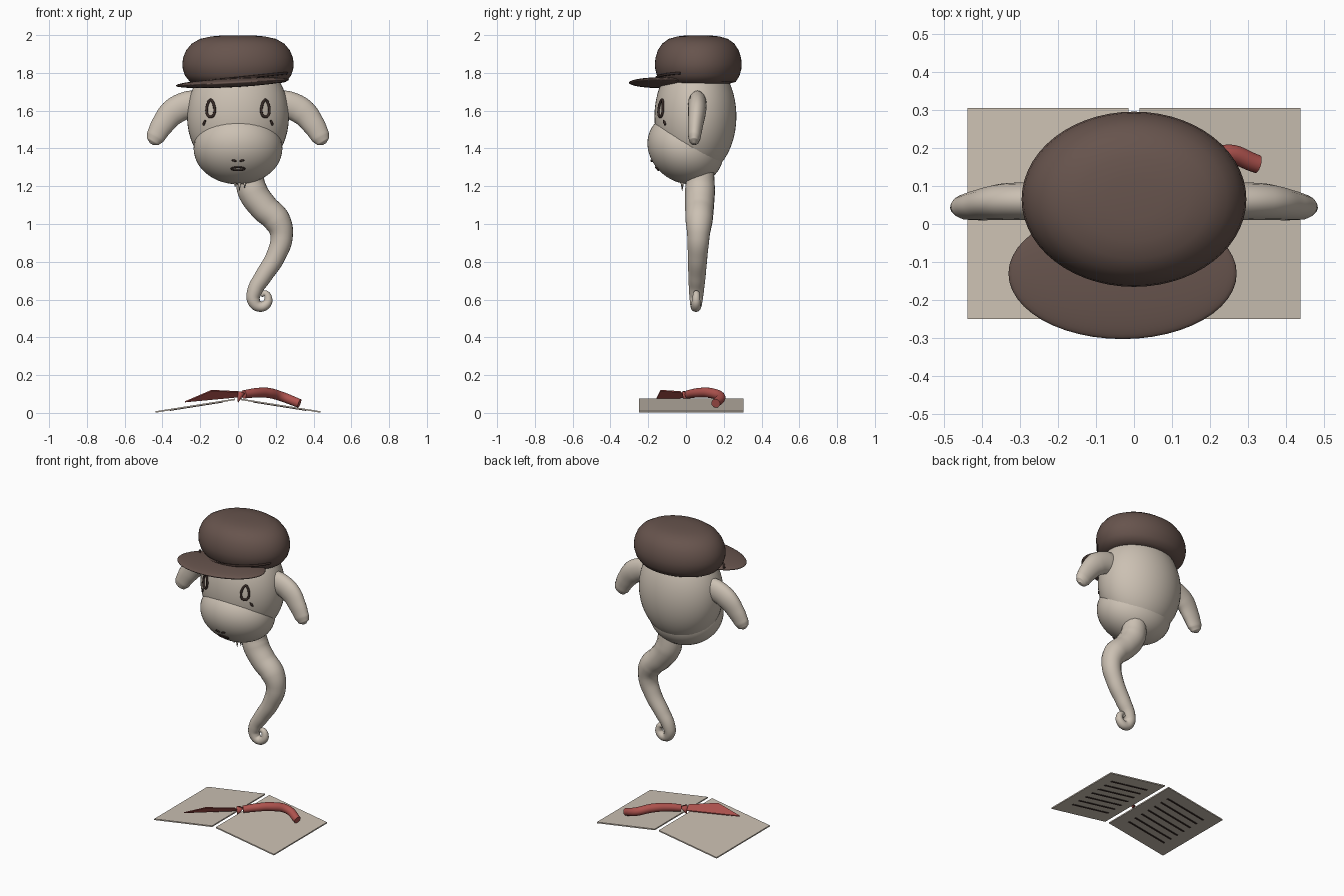
import bpy, bmesh, math
from mathutils import Matrix, Vector
from mathutils.bvhtree import BVHTree

if "Cube" in bpy.data.objects:
    bpy.data.objects.remove(bpy.data.objects["Cube"])


def mat(name, col):
    m = bpy.data.materials.new(name)
    m.diffuse_color = (*col, 1)
    m.use_nodes = True
    m.node_tree.nodes["Principled BSDF"].inputs["Base Color"].default_value = m.diffuse_color
    return m


CREAM = mat("cream", (0.60, 0.53, 0.45))
BROWN = mat("brown", (0.135, 0.088, 0.074))
RED = mat("red", (0.42, 0.085, 0.075))
DARK = mat("dark_brown", (0.04, 0.024, 0.02))


def add(name, me, m, smooth=True):
    ob = bpy.data.objects.new(name, me)
    bpy.context.scene.collection.objects.link(ob)
    me.materials.clear()
    me.materials.append(m)
    for p in me.polygons:
        p.use_smooth = smooth
        p.material_index = 0
    return ob


def from_bm(name, bm, m, smooth=True):
    bmesh.ops.recalc_face_normals(bm, faces=bm.faces)
    me = bpy.data.meshes.new(name)
    bm.to_mesh(me)
    bm.free()
    return add(name, me, m, smooth)


def ellipsoid(name, c, r, m, rot=(0, 0, 0), seg=48):
    bm = bmesh.new()
    bmesh.ops.create_uvsphere(bm, u_segments=seg, v_segments=seg // 2, radius=1)
    R = Matrix.Rotation(rot[2], 4, 'Z') @ Matrix.Rotation(rot[1], 4, 'Y') @ Matrix.Rotation(rot[0], 4, 'X')
    bm.transform(Matrix.Translation(c) @ R @ Matrix.Diagonal((*r, 1)))
    return from_bm(name, bm, m)


def tube(name, pts, radii, m, closed=False, res=8, bev=6):
    cu = bpy.data.curves.new(name, 'CURVE')
    cu.dimensions = '3D'
    cu.bevel_depth = 1
    cu.bevel_resolution = bev
    cu.resolution_u = res
    cu.use_fill_caps = True
    sp = cu.splines.new('BEZIER')
    sp.bezier_points.add(len(pts) - 1)
    sp.use_cyclic_u = closed
    for bp, p, r in zip(sp.bezier_points, pts, radii):
        bp.co = p
        bp.radius = r
        bp.handle_left_type = bp.handle_right_type = 'AUTO'
    tmp = bpy.data.objects.new(name + "_path", cu)
    bpy.context.scene.collection.objects.link(tmp)
    bpy.context.view_layer.update()
    dg = bpy.context.evaluated_depsgraph_get()
    me = bpy.data.meshes.new_from_object(tmp.evaluated_get(dg))
    bpy.data.objects.remove(tmp)
    return add(name, me, m)


def cone(name, tip, base, r, m):
    d = Vector(tip) - Vector(base)
    bm = bmesh.new()
    bmesh.ops.create_cone(bm, cap_ends=True, segments=10, radius1=r, radius2=0.001, depth=d.length)
    mid = (Vector(tip) + Vector(base)) / 2
    bm.transform(Matrix.Translation(mid) @ d.to_track_quat('Z', 'Y').to_matrix().to_4x4())
    return from_bm(name, bm, m)


def slab(name, corners, thick, m):
    """Thin solid hanging below a four-cornered top face."""
    bm = bmesh.new()
    top = [bm.verts.new(c) for c in corners]
    low = [bm.verts.new((c[0], c[1], c[2] - thick)) for c in corners]
    bm.faces.new(top)
    bm.faces.new(low[::-1])
    for i in range(4):
        j = (i + 1) % 4
        bm.faces.new((top[i], low[i], low[j], top[j]))
    return from_bm(name, bm, m, False)


# Head and tilted muzzle
head = ellipsoid("head", (0, 0.05, 1.57), (0.27, 0.217, 0.32), CREAM)
muzzle = ellipsoid("muzzle", (0, -0.003, 1.40), (0.235, 0.21, 0.18), CREAM, (math.radians(-34), 0, 0))


def snapper(ob):
    tree = BVHTree.FromPolygons([v.co for v in ob.data.vertices], [p.vertices[:] for p in ob.data.polygons])

    def snap(x, z):
        hit = tree.ray_cast(Vector((x, -2, z)), Vector((0, 1, 0)))[0]
        return (x, (hit.y if hit else 0) - 0.004, z)
    return snap


on_head, on_muzzle = snapper(head), snapper(muzzle)

# Eyes and tear marks
for s, side in ((-1, "left"), (1, "right")):
    ring = []
    for i in range(14):
        t = i * math.tau / 14
        ring.append(on_head(s * 0.145 + 0.021 * math.sin(t) * (1 - 0.25 * math.cos(t)), 1.612 + 0.045 * math.cos(t)))
    tube(side + "_eye", ring, [0.007] * 14, DARK, True, 4, 2)
    tear = [on_head(s * x, z) for x, z in ((0.172, 1.55), (0.178, 1.538), (0.184, 1.525))]
    tube(side + "_tear", tear, [0.003, 0.007, 0.006], DARK, False, 4, 2)
    # Nostril dash
    dash = [on_muzzle(s * x, z) for x, z in ((0.008, 1.331), (0.02, 1.336), (0.033, 1.337))]
    tube(side + "_nostril", dash, [0.004, 0.006, 0.004], DARK, False, 4, 2)

# Mouth
mouth = [on_muzzle(0.036 * math.cos(i * math.tau / 12), 1.292 + 0.008 * math.sin(i * math.tau / 12)) for i in range(12)]
tube("mouth", mouth, [0.0045] * 12, DARK, True, 3, 2)

# Chin drips
for i, (x, z) in enumerate(((0.008, 1.175), (0.035, 1.19), (-0.015, 1.195))):
    cone("chin_drip_%d" % i, (x, -0.02, z), (x, -0.02, 1.235), 0.012, CREAM)

# Arms, flattened front to back
for s, side in ((-1, "left"), (1, "right")):
    pts = [(0.17, 0.065, 1.645), (0.26, 0.065, 1.632), (0.34, 0.062, 1.595), (0.40, 0.05, 1.525),
           (0.437, 0.042, 1.462), (0.451, 0.04, 1.437), (0.459, 0.04, 1.424)]
    arm = tube(side + "_arm", [(s * x, y, z) for x, y, z in pts],
               [0.06, 0.073, 0.071, 0.06, 0.05, 0.037, 0.010], CREAM)
    for v in arm.data.vertices:
        v.co.y = 0.05 + (v.co.y - 0.05) * 0.68

# Curled tail
tail = [(0.06, 1.29, 0.07), (0.075, 1.18, 0.08), (0.135, 1.09, 0.077), (0.205, 1.02, 0.073), (0.231, 0.94, 0.060),
        (0.20, 0.83, 0.052), (0.132, 0.72, 0.046), (0.088, 0.645, 0.040), (0.083, 0.593, 0.034), (0.113, 0.563, 0.028),
        (0.150, 0.575, 0.025), (0.160, 0.607, 0.021), (0.143, 0.632, 0.017), (0.122, 0.622, 0.010)]
tube("tail", [(x, 0.052 + 0.025 * (z - 0.55) / 0.7, z) for x, z, r in tail], [r for x, z, r in tail], CREAM)

# Cap crown: oval lathe with a soft lower roll
bm = bmesh.new()
N = 56
profile = [(0.70, 1.742), (0.86, 1.752), (0.95, 1.785), (0.99, 1.82), (1.0, 1.845), (0.985, 1.88),
           (0.93, 1.92), (0.83, 1.955), (0.68, 1.98), (0.48, 1.993), (0.25, 1.999)]
rings = []
for r, z in profile:
    rings.append([bm.verts.new((0.295 * r * math.cos(a), 0.065 + 0.23 * r * math.sin(a), z))
                  for a in (i * math.tau / N for i in range(N))])
for lo, hi in zip(rings, rings[1:]):
    for i in range(N):
        j = (i + 1) % N
        bm.faces.new((lo[i], lo[j], hi[j], hi[i]))
bm.faces.new(rings[0][::-1])
bm.faces.new(rings[-1])
from_bm("cap_crown", bm, BROWN)

# Cap brim and the cord above it
ellipsoid("cap_brim", (-0.03, -0.13, 1.748), (0.30, 0.172, 0.024), BROWN, (0, math.radians(-3), 0))
cord = []
for i in range(15):
    a = math.radians(205 + 130 * i / 14)
    cord.append((0.285 * math.cos(a), 0.065 + 0.222 * math.sin(a), 1.772 + 0.03 * math.cos(a)))
tube("cap_cord", cord, [0.007] * 15, DARK, False, 4, 2)

# Tented pages with lines on the underside
for s, side in ((-1, "left"), (1, "right")):
    def pz(x):
        return 0.078 - 0.158 * x
    a, b = 0.015, 0.437
    slab(side + "_page", [(s * a, -0.25, pz(a)), (s * b, -0.25, pz(b)), (s * b, 0.305, pz(b)), (s * a, 0.305, pz(a))],
         0.008, CREAM)
    for k in range(7):
        y, c, d = -0.15 + k * 0.06, 0.08, 0.36
        slab("%s_line_%d" % (side, k), [(s * c, y, pz(c) - 0.0075), (s * d, y, pz(d) - 0.0075),
                                        (s * d, y + 0.012, pz(d) - 0.0075), (s * c, y + 0.012, pz(c) - 0.0075)],
             0.003, DARK)

# Red ribbon: rolled end, flat end and knot
tube("ribbon_roll", [(0.03, 0.01, 0.098), (0.09, 0.06, 0.106), (0.16, 0.125, 0.106), (0.235, 0.182, 0.085),
                     (0.325, 0.157, 0.050)], [0.022, 0.025, 0.027, 0.026, 0.024], RED)
slab("ribbon_flat", [(0, 0.0, 0.088), (-0.28, -0.165, 0.062), (-0.14, -0.135, 0.122), (0, -0.03, 0.115)], 0.006, RED)
cone("ribbon_knot", (0.0, -0.01, 0.055), (0.015, 0.0, 0.108), 0.022, RED)
